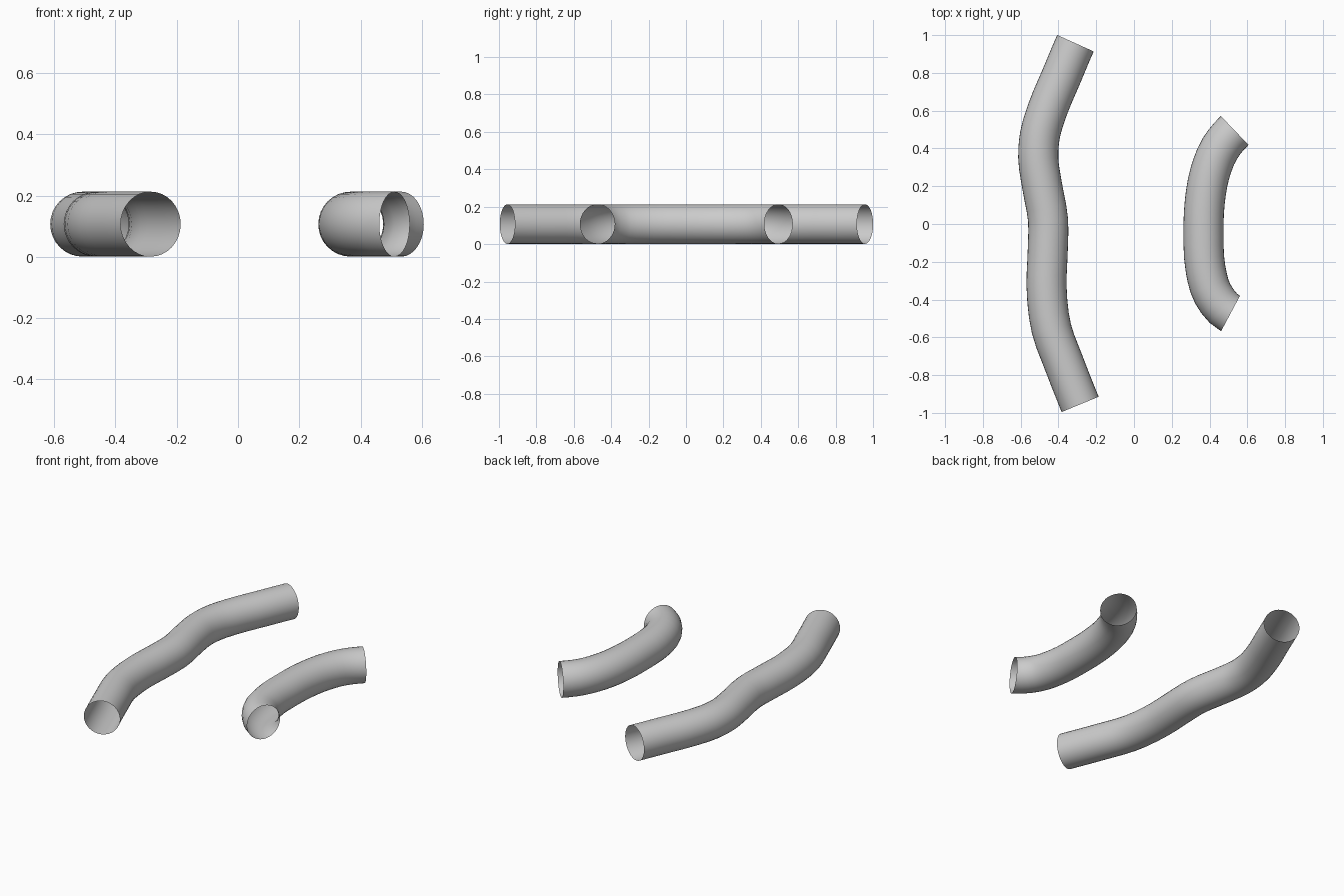
import bpy, bmesh, math
from mathutils import Vector

if "Cube" in bpy.data.objects:
    bpy.data.objects.remove(bpy.data.objects["Cube"])

RADIUS, HEIGHT, SIDES, STEPS = 0.106, 0.107, 32, 3


def smooth_path(pts, first, last):
    """Hermite path through pts with given end directions."""
    p = [Vector((x, y, HEIGHT)) for x, y in pts]
    n = len(p)
    tang = []
    for i in range(n):
        if i == 0:
            t = Vector((*first, 0))
        elif i == n - 1:
            t = Vector((*last, 0))
        else:
            a, b = p[i] - p[i - 1], p[i + 1] - p[i]
            t = a / a.length ** 2 + b / b.length ** 2
        tang.append(t.normalized())
    out = []
    for i in range(n - 1):
        d = (p[i + 1] - p[i]).length
        m0, m1 = tang[i] * d, tang[i + 1] * d
        for k in range(STEPS + (i == n - 2)):
            s = k / STEPS
            pos = (p[i] * (2*s**3 - 3*s**2 + 1) + m0 * (s**3 - 2*s**2 + s)
                   + p[i + 1] * (3*s**2 - 2*s**3) + m1 * (s**3 - s**2))
            der = (p[i] * (6*s**2 - 6*s) + m0 * (3*s**2 - 4*s + 1)
                   + p[i + 1] * (6*s - 6*s**2) + m1 * (3*s**2 - 2*s))
            out.append((pos, der.normalized()))
    return out


def open_tube(name, pts, first, last):
    """Sweep an open-ended round section along the path."""
    bm = bmesh.new()
    rings = []
    for pos, t in smooth_path(pts, first, last):
        side = Vector((-t.y, t.x, 0))
        ring = []
        for k in range(SIDES):
            a = 2 * math.pi * k / SIDES
            ring.append(bm.verts.new(pos + side * (RADIUS * math.cos(a))
                                     + Vector((0, 0, RADIUS * math.sin(a)))))
        rings.append(ring)
    for r0, r1 in zip(rings, rings[1:]):
        for k in range(SIDES):
            j = (k + 1) % SIDES
            bm.faces.new((r0[k], r0[j], r1[j], r1[k])).smooth = True
    bmesh.ops.recalc_face_normals(bm, faces=bm.faces)
    mesh = bpy.data.meshes.new(name)
    bm.to_mesh(mesh)
    bm.free()
    obj = bpy.data.objects.new(name, mesh)
    bpy.context.collection.objects.link(obj)
    return obj


# Long wavy tube on the left
open_tube("long_tube",
          [(-0.31, 0.957), (-0.385, 0.78), (-0.46, 0.60), (-0.498, 0.47),
           (-0.507, 0.35), (-0.488, 0.21), (-0.455, 0.02), (-0.457, -0.15),
           (-0.463, -0.33), (-0.437, -0.555), (-0.37, -0.74), (-0.285, -0.955)],
          (-0.41, -0.91), (0.38, -0.92))

# Short curved tube on the right
open_tube("short_tube",
          [(0.533, 0.495), (0.455, 0.40), (0.402, 0.27), (0.375, 0.12),
           (0.368, -0.05), (0.379, -0.24), (0.417, -0.37), (0.511, -0.474)],
          (-0.72, -0.69), (0.88, -0.47))
